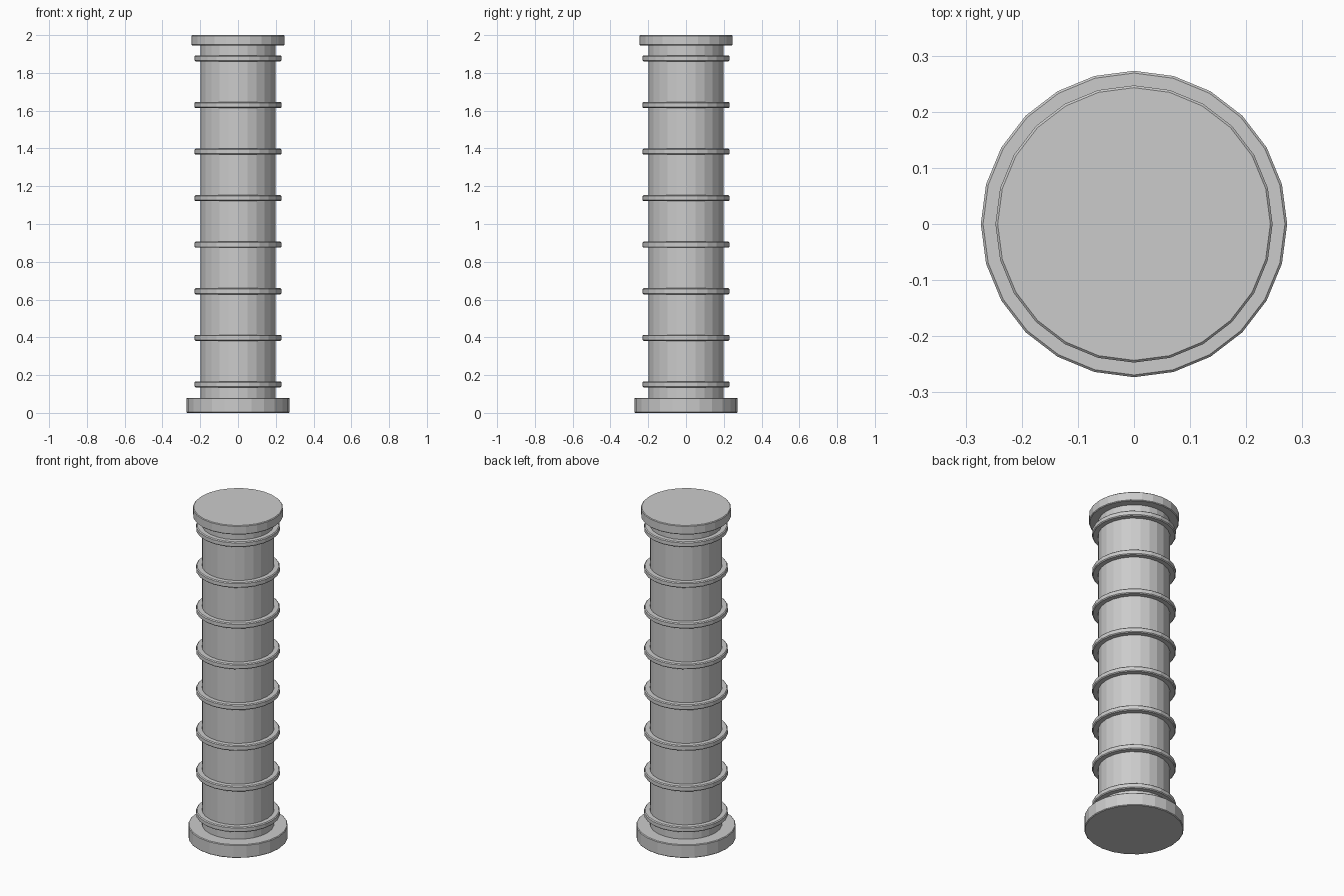
import bpy

if "Cube" in bpy.data.objects:
    bpy.data.objects.remove(bpy.data.objects["Cube"])

SIDES = 24


def drum(name, radius, z0, z1, bevel=0.0):
    """Upright 24-sided drum with one vertex on the +y axis."""
    bpy.ops.mesh.primitive_cylinder_add(vertices=SIDES, radius=radius, depth=z1 - z0,
                                        location=(0, 0, (z0 + z1) / 2))
    ob = bpy.context.object
    ob.name = name
    if bevel:
        mod = ob.modifiers.new("edge_bevel", 'BEVEL')
        mod.width = bevel
        mod.segments = 1
        mod.limit_method = 'ANGLE'
        mod.angle_limit = 0.7
    return ob


# Base plate, shaft and top cap
drum("base", 0.273, 0.0, 0.08, 0.004)
drum("shaft", 0.198, 0.04, 1.98)
drum("cap", 0.247, 1.945, 2.0, 0.004)

# Eight evenly spaced bands around the shaft
for i in range(8):
    z = 0.151 + i * 0.2465
    drum(f"band_{i + 1}", 0.23, z - 0.016, z + 0.016, 0.005)
